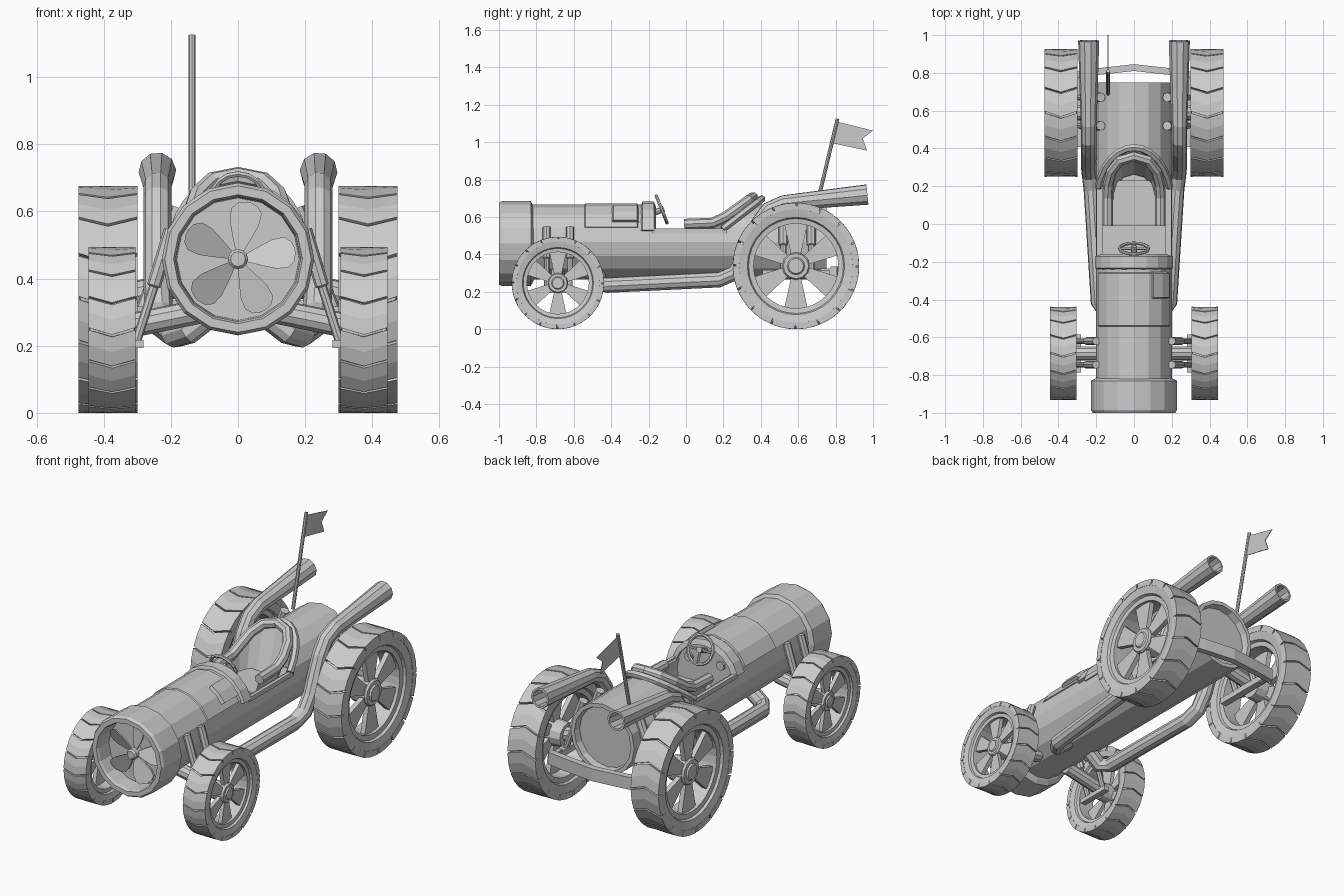
import bpy, bmesh
from math import sin, cos, pi, radians
from mathutils import Vector as V, Quaternion

if "Cube" in bpy.data.objects:
    bpy.data.objects.remove(bpy.data.objects["Cube"])

CZ = 0.467  # height of the barrel axis

def loft(name, rings, loop=False, caps=True):
    """Skin a list of closed rings; loop joins last ring to first."""
    bm = bmesh.new()
    rs = [[bm.verts.new(p) for p in r] for r in rings]
    n = len(rs[0])
    for i in range(len(rs) if loop else len(rs) - 1):
        a, b = rs[i], rs[(i + 1) % len(rs)]
        for k in range(n):
            bm.faces.new((a[k], a[(k + 1) % n], b[(k + 1) % n], b[k]))
    if caps and not loop:
        bm.faces.new(rs[0])
        bm.faces.new(rs[-1])
    bmesh.ops.recalc_face_normals(bm, faces=bm.faces)
    me = bpy.data.meshes.new(name)
    bm.to_mesh(me)
    bm.free()
    ob = bpy.data.objects.new(name, me)
    bpy.context.collection.objects.link(ob)
    return ob

def box(name, c, s):
    x, y, z = s[0] / 2, s[1] / 2, s[2] / 2
    c = V(c)
    return loft(name, [[c + V((a * x, b * y, d * z)) for b, d in ((-1, -1), (1, -1), (1, 1), (-1, 1))] for a in (-1, 1)])

def lathe_y(name, prof, cz=CZ, n=16):
    return loft(name, [[(r * sin(2 * pi * k / n), y, cz + r * cos(2 * pi * k / n)) for k in range(n)] for y, r in prof])

def arch(name, y0, y1, r0, r1, a0, a1, steps):
    """Curved panel hugging the upper barrel."""
    rings = []
    for i in range(steps + 1):
        a = radians(a0 + (a1 - a0) * i / steps)
        rings.append([(r * cos(a), y, CZ + r * sin(a)) for y, r in
                      ((y0, r0), (y0 + .012, r1), (y1 - .012, r1), (y1, r0))])
    return loft(name, rings)

def tube_rings(pts, rad, n, loop=False):
    pts = [V(p) for p in pts]
    m = len(pts)
    rad = rad if isinstance(rad, (list, tuple)) else [rad] * m
    rings, old, nrm = [], None, None
    for i, p in enumerate(pts):
        a = pts[(i - 1) % m] if loop or i else p
        b = pts[(i + 1) % m] if loop or i < m - 1 else p
        t = (b - a).normalized()
        if old is None:
            nrm = t.orthogonal().normalized()
        else:
            nrm = old.rotation_difference(t) @ nrm
        old = t
        bi = t.cross(nrm)
        rings.append([p + rad[i] * (cos(2 * pi * k / n) * nrm + sin(2 * pi * k / n) * bi) for k in range(n)])
    return rings

def tube(name, pts, rad, n=8, loop=False):
    return loft(name, tube_rings(pts, rad, n, loop), loop)

def cut(ob, cutter):
    m = ob.modifiers.new("cut", 'BOOLEAN')
    m.operation, m.solver, m.object = 'DIFFERENCE', 'EXACT', cutter
    bpy.context.view_layer.objects.active = ob
    bpy.ops.object.modifier_apply(modifier=m.name)
    bpy.data.objects.remove(cutter)

# Barrel body with a recessed tail disc, cut open for the cockpit
body = lathe_y("body", [(-.84, .2), (.75, .2), (.75, .178), (.71, .172)])
wedge = ((-.18, .53), (.2, .53), (.45, .71), (.45, .9), (-.18, .9))
cut(body, lathe_y("interior_cutter", [(-.18, .178), (.43, .178)]))
cut(body, loft("opening_cutter", [[(x, y, z) for y, z in wedge] for x in (-.4, .4)]))
box("cockpit_floor", (0, .12, .42), (.34, .6, .02))
lathe_y("dashboard", [(-.2, .19), (-.175, .185)])

# Nose ring, hood panels and cowl
lathe_y("nose_ring", [(-.9, .182), (-.985, .186), (-1, .192), (-1, .218), (-.985, .227), (-.83, .227), (-.815, .2)], .458)
arch("hood_panel", -.55, -.25, .19, .206, 22.5, 157.5, 6)
arch("cowl", -.245, -.16, .185, .215, 17, 163, 8)
arch("side_intake", -.4, -.25, .19, .222, 32, 62, 2)

# Radiator fan
loft("fan_hub", [[(r * cos(2 * pi * k / 12), y, .458 + r * sin(2 * pi * k / 12)) for k in range(12)]
                 for y, r in ((-.89, .03), (-.955, .03), (-.965, .022))])
half = ((.025, .012), (.07, .03), (.11, .044), (.145, .046), (.165, .03), (.172, .008))
outline = [(r, w) for r, w in half] + [(r, -w) for r, w in reversed(half)]
for i in range(5):
    a = radians(8 + 72 * i)
    loft("fan_blade", [[(r * cos(a) - w * sin(a), -.925 + d + w * .45, .458 + r * sin(a) + w * cos(a))
                        for r, w in outline] for d in (-.005, .005)])

# Hoop behind the cockpit and side trims
hoop = []
for i in range(13):
    a = radians(15 + 150 * i / 12)
    z = CZ + .203 * sin(a)
    hoop.append((.195 * cos(a), .21 + (z - .53) * 1.39, z + .012 + .015 * sin(a)))
tube("cockpit_hoop", hoop, .02, 6)
for s in (-1, 1):
    box("cockpit_trim", (s * .189, .02, .525), (.02, .4, .025))

# Seat: padded U rim, shell and base
rim = [(.14, -.01, .562), (.14, .14, .568), (.136, .21, .6), (.118, .28, .65), (.075, .335, .69), (0, .358, .705)]
rim = rim + [(-x, y, z) for x, y, z in reversed(rim[:-1])]
tube("seat_rim", rim, .028, 8)
low = [(x * .75, y * .72 + .005, .45) for x, y, z in rim]
loft("seat_shell", [[p, q, (q[0] * 1.06, q[1] + .012, q[2]), (p[0] * 1.06, p[1] + .012, p[2])] for p, q in zip(rim, low)])
box("seat_cushion", (0, .11, .455), (.22, .24, .04))

# Steering wheel, column and dials
c, u, v = V((0, -.13, .64)), V((1, 0, 0)), V((0, -.37, .93))
circ = [c + .077 * (cos(2 * pi * k / 16) * u + sin(2 * pi * k / 16) * v) for k in range(16)]
tube("steering_wheel", circ, .009, 6, True)
for k in (0, 8, 12):
    tube("steering_spoke", [c, circ[k]], .007, 6)
tube("steering_column", [c + V((0, .012, .004)), c + V((0, -.07, -.03))], .016, 8)
for s in (-1, 1):
    tube("dial", [(s * .1, -.18, .56), (s * .1, -.162, .56)], .025, 10)

def wheel(name, s, x0, x1, cy, R):
    w, cx = x1 - x0, s * (x0 + x1) / 2
    cz = R
    P = lambda x, r, a: (cx + s * x, cy + r * cos(a), cz + r * sin(a))
    # Tyre carcass and rim
    prof = ((-.47, .95), (.47, .95), (.49, .9), (.44, .77), (.36, .75), (.34, .67), (-.34, .67), (-.36, .75), (-.44, .77), (-.49, .9))
    loft(name + "_tyre", [[P(x * w, r * R, 2 * pi * k / 32) for x, r in prof] for k in range(32)], True)
    # Chevron tread blocks
    N = 16
    for i in range(N):
        rings = []
        for x, da in ((-.5, 0), (0, .085), (.5, 0)):
            a = 2 * pi * i / N + da
            b = a + 2 * pi / N * .93
            m = (a + b) / 2
            rings.append([P(x * w, r * R, t) for r, t in ((.9, a), (1, a), (1, m), (1, b), (.9, b), (.9, m))])
        loft(name + "_tread", rings)
    # Flared spokes
    for i in range(6):
        a = pi / 2 + i * pi / 3
        tr = ((.15, -.07), (.69, -.19), (.69, .19), (.15, .07))
        loft(name + "_spoke", [[(cx + s * x * w, cy + R * (r * cos(a) - t * sin(a)), cz + R * (r * sin(a) + t * cos(a)))
                                for r, t in tr] for x in (.08, .24)])
    # Hub
    loft(name + "_hub", [[P(x * w, r * R, 2 * pi * k / 12) for k in range(12)]
                         for x, r in ((-.3, .2), (.27, .22), (.33, .2), (.33, .14), (.38, .12))])

for s in (-1, 1):
    wheel("front_wheel", s, .305, .445, -.685, .247)
    wheel("rear_wheel", s, .3, .475, .588, .338)

    # Axles, brackets and struts
    tube("front_axle", [(s * .1, -.685, .305), (s * .36, -.685, .252)], .037, 10)
    tube("rear_axle", [(s * .1, .588, .4), (s * .37, .588, .338)], .04, 10)
    box("front_bracket", (s * .298, -.685, .205), (.034, .2, .025))
    box("rear_bracket", (s * .29, .588, .3), (.04, .36, .035))
    for y in (-.745, -.62):
        tube("front_strut", [(s * .2, y, .545), (s * .25, y, .38), (s * .251, y, .375), (s * .305, y, .205)], [.021, .021, .014, .014])
    for y in (.52, .67):
        tube("rear_strut", [(s * .175, y, .61), (s * .235, y, .45), (s * .236, y, .445), (s * .29, y, .3)], [.025, .025, .017, .017])

    # Exhaust pipe with flared open end
    path = [(.08, -.47, .30), (.15, -.47, .245), (.187, -.42, .236), (.225, .18, .265), (.235, .26, .3), (.24, .31, .38),
            (.24, .39, .57), (.24, .44, .64), (.24, .52, .675), (.24, .97, .72)]
    rings = tube_rings([(s * x, y, z) for x, y, z in path], [.042] * 9 + [.056], 10)
    end = V((s * .24, .97, .72))
    inner = [end + (p - end) * .8 for p in rings[-1]]
    rings += [inner, [p - V((0, .12, .012)) for p in inner]]
    loft("exhaust_pipe", rings)

# Bent rear bumper bar
loft("rear_bar", [[(x, y + dy, .3 + dz) for dy, dz in ((-.018, -.035), (.018, -.035), (.018, .035), (-.018, .035))]
                  for x, y in ((-.3, .79), (-.18, .808), (0, .828), (.18, .808), (.3, .79))])
for s in (-1, 1):
    box("rear_bar_arm", (s * .285, .76, .3), (.025, .08, .05))

# Flag and pole
tube("flag_pole", [(-.137, .69, .62), (-.137, .81, 1.125)], .01, 8)
shape = ((.806, 1.11), (1.0, 1.062), (.945, 1.02), (.968, .955), (.78, .995))
loft("flag", [[(x, y, z) for y, z in shape] for x in (-.139, -.135)])
